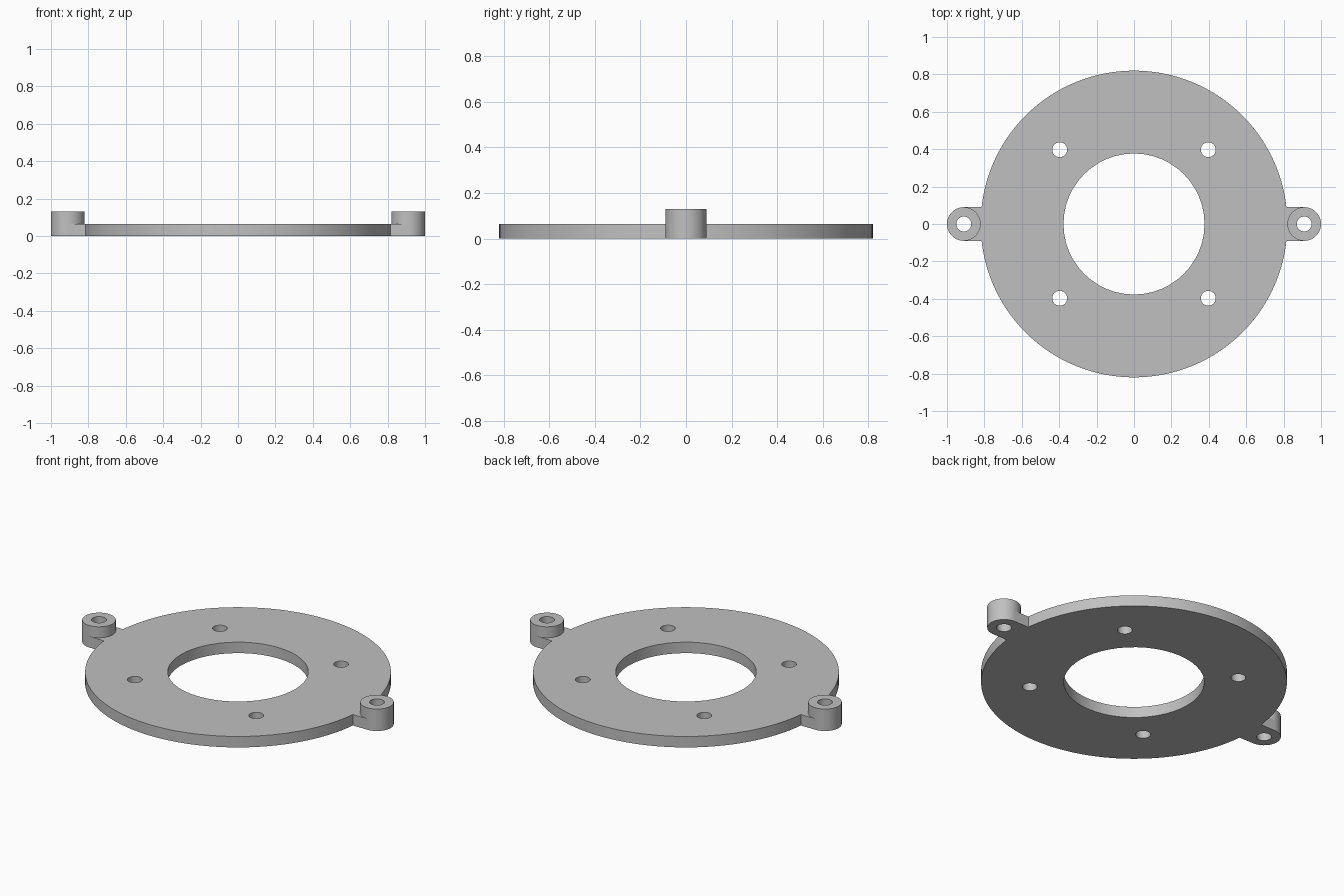
import bpy
import math

if "Cube" in bpy.data.objects:
    bpy.data.objects.remove(bpy.data.objects["Cube"], do_unlink=True)

PLATE_R, PLATE_H = 0.82, 0.065
BOSS_X, BOSS_R, BOSS_H = 0.91, 0.09, 0.13
BORE_R, HOLE_R, BOLT = 0.377, 0.04, 0.397

grey = bpy.data.materials.new("light grey")
grey.use_nodes = True
colour = (0.53, 0.53, 0.53, 1)
grey.diffuse_color = colour
grey.node_tree.nodes["Principled BSDF"].inputs["Base Color"].default_value = colour


def cylinder(name, x, y, radius, z0, z1, sides):
    bpy.ops.mesh.primitive_cylinder_add(
        vertices=sides, radius=radius, depth=z1 - z0, location=(x, y, (z0 + z1) / 2))
    ob = bpy.context.object
    ob.name = name
    ob.data.materials.append(grey)
    return ob


def block(name, x, width, depth, height):
    bpy.ops.mesh.primitive_cube_add(size=1, location=(x, 0, height / 2))
    ob = bpy.context.object
    ob.name = name
    ob.scale = (width, depth, height)
    bpy.ops.object.transform_apply(location=False, rotation=False, scale=True)
    ob.data.materials.append(grey)
    return ob


def combine(target, tool, operation):
    tool.hide_render = True
    mod = target.modifiers.new(operation.title(), "BOOLEAN")
    mod.operation, mod.solver, mod.object = operation, "EXACT", tool
    bpy.context.view_layer.objects.active = target
    bpy.ops.object.modifier_apply(modifier=mod.name)
    bpy.data.objects.remove(tool, do_unlink=True)


# Round plate
plate = cylinder("mounting_plate", 0, 0, PLATE_R, 0, PLATE_H, 128)

# Side ears: a low neck joining each tall boss to the plate
for side in (-1, 1):
    inner = 0.72
    neck = block("neck", side * (inner + BOSS_X) / 2, BOSS_X - inner, 2 * BOSS_R, PLATE_H)
    combine(plate, neck, "UNION")
    boss = cylinder("boss", side * BOSS_X, 0, BOSS_R, 0, BOSS_H, 48)
    combine(plate, boss, "UNION")

# Centre bore, ear holes and four bolt holes
combine(plate, cylinder("bore_cutter", 0, 0, BORE_R, -0.1, 0.3, 48), "DIFFERENCE")
holes = [(s * BOSS_X, 0) for s in (-1, 1)]
holes += [(sx * BOLT, sy * BOLT) for sx in (-1, 1) for sy in (-1, 1)]
for x, y in holes:
    combine(plate, cylinder("hole_cutter", x, y, HOLE_R, -0.1, 0.3, 24), "DIFFERENCE")

# Smooth curved walls with crisp rims
bpy.ops.object.select_all(action="DESELECT")
plate.select_set(True)
bpy.context.view_layer.objects.active = plate
bpy.ops.object.shade_smooth_by_angle(angle=math.radians(30))
